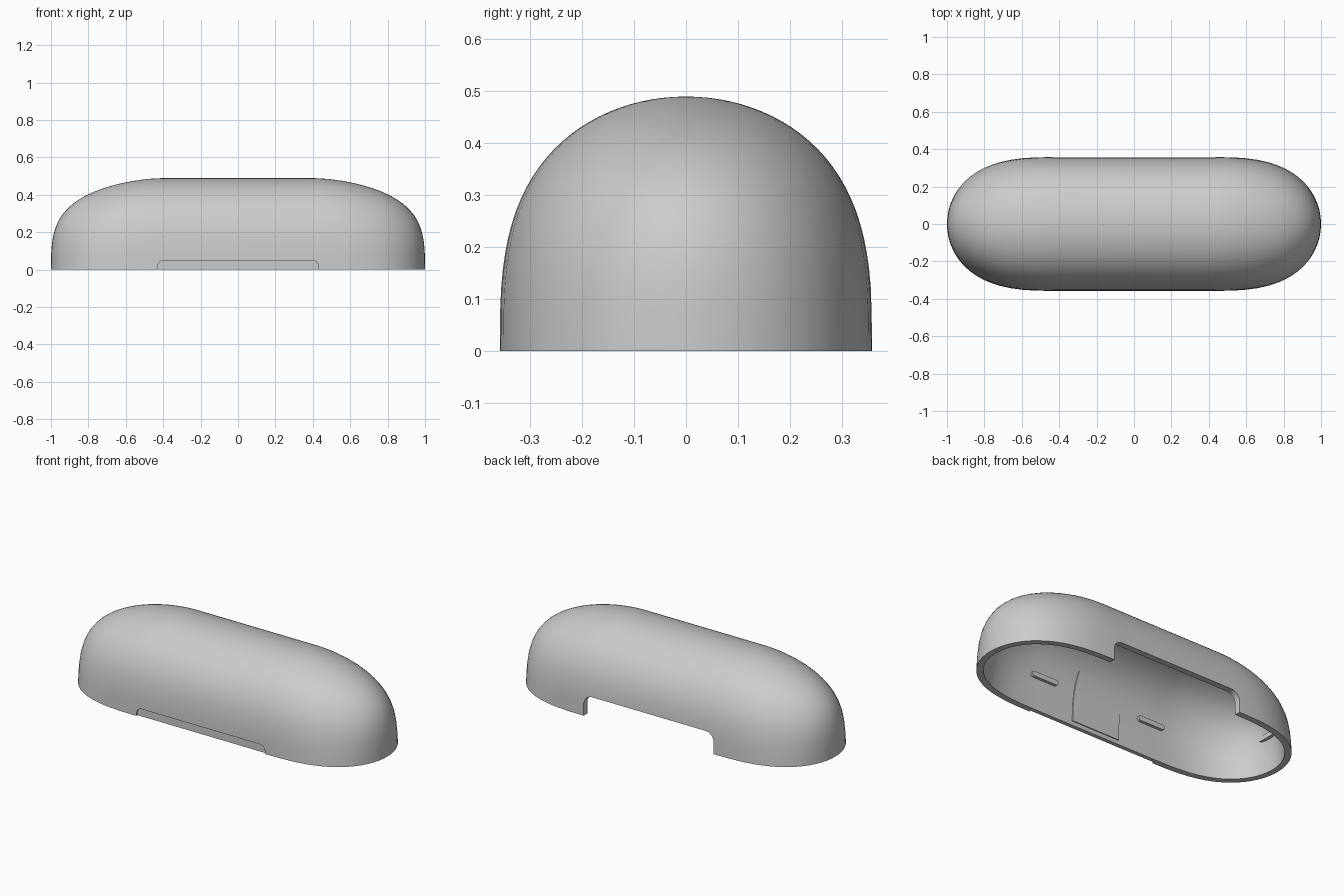
import bpy, bmesh, math

if "Cube" in bpy.data.objects:
    bpy.data.objects.remove(bpy.data.objects["Cube"])

S = 0.40                       # half length of the straight middle
OUTER = (1.0, 0.358, 0.489)
INNER = (0.964, 0.322, 0.452)
NT, NP = 32, 26                # steps around each rounded end, steps up the dome


def dome_point(dims, i, j):
    """Point on a rounded end: i runs around it, j from the rim to the top."""
    a, b, h = dims
    phi = math.pi / 2 * j / NP
    th = -math.pi / 2 + math.pi * i / NT
    w = math.sin(phi) ** (2 / 3)
    r = max(0.0, math.cos(phi))
    u = max(0.0, r * math.cos(th)) ** (2 / (3 - 1.2 * w))
    return S + (a - S) * u, b * r * math.sin(th), h * w


def add_dome(bm, dims):
    rings = []
    for j in range(NP + 1):
        right = [dome_point(dims, i, j) for i in range(NT + 1)]
        pts = right + [(-x, y, z) for x, y, z in reversed(right)]
        rings.append([bm.verts.new(p) for p in pts])
    for lo, hi in zip(rings, rings[1:]):
        bridge(bm, lo, hi)
    return rings[0]


def bridge(bm, lo, hi):
    n = len(lo)
    for k in range(n):
        m = (k + 1) % n
        bm.faces.new((lo[k], lo[m], hi[m], hi[k]))


def finish(bm, name):
    bmesh.ops.remove_doubles(bm, verts=bm.verts, dist=1e-5)
    bmesh.ops.recalc_face_normals(bm, faces=bm.faces)
    me = bpy.data.meshes.new(name)
    bm.to_mesh(me)
    bm.free()
    ob = bpy.data.objects.new(name, me)
    bpy.context.collection.objects.link(ob)
    return ob


def rounded_block(name, centre, size, radius, axis=1):
    """Box whose edges along the given axis are rounded."""
    bm = bmesh.new()
    bmesh.ops.create_cube(bm, size=1)
    for v in bm.verts:
        v.co = [c + s * q for c, s, q in zip(centre, size, v.co)]
    edges = [e for e in bm.edges
             if abs((e.verts[0].co - e.verts[1].co)[axis]) > 1e-4]
    bmesh.ops.bevel(bm, geom=edges, offset=radius, segments=8,
                    profile=0.5, affect='EDGES')
    return finish(bm, name)


def smooth(ob):
    bpy.ops.object.select_all(action='DESELECT')
    ob.select_set(True)
    bpy.context.view_layer.objects.active = ob
    bpy.ops.object.shade_smooth_by_angle(angle=math.radians(30))


# Hollow lid: outer dome, inner dome and the flat rim between them
bm = bmesh.new()
bridge(bm, add_dome(bm, OUTER), add_dome(bm, INNER))
lid = finish(bm, "lid_shell")

# Hinge notch at the back and shallow thumb recess at the front
cutters = [
    rounded_block("hinge_notch_cutter", (0, 0.35, -0.04), (0.87, 0.3, 0.33), 0.055),
    rounded_block("thumb_recess_cutter", (0, -0.446, -0.05), (0.86, 0.2, 0.20), 0.035),
]
bpy.context.view_layer.objects.active = lid
for c in cutters:
    mod = lid.modifiers.new(c.name, 'BOOLEAN')
    mod.operation = 'DIFFERENCE'
    mod.solver = 'EXACT'
    mod.object = c
    bpy.ops.object.modifier_apply(modifier=mod.name)
    c.hide_render = True
    c.hide_viewport = True
smooth(lid)

# Magnet plate following the inside of the front wall
bm = bmesh.new()
sections = []
for x in (-0.16, 0.16):
    zs = [0.025 + 0.28 * k / 12 for k in range(13)]
    wall = [(z, -INNER[1] * math.sqrt(1 - (z / INNER[2]) ** 3)) for z in zs]
    loop = [(x, y + 0.006, z) for z, y in wall]
    loop += [(x, y - 0.012, z) for z, y in reversed(wall)]
    sections.append([bm.verts.new(p) for p in loop])
bridge(bm, *sections)
for s in sections:
    bm.faces.new(s)
smooth(finish(bm, "magnet_plate"))

# Small rounded ribs on the front wall and inside each end
for side, label in ((-1, "left"), (1, "right")):
    smooth(rounded_block(f"front_rib_{label}", (side * 0.37, -0.306, 0.20),
                         (0.18, 0.026, 0.03), 0.0145))
    smooth(rounded_block(f"end_rib_{label}", (side * 0.942, 0, 0.20),
                         (0.03, 0.14, 0.028), 0.0135, axis=0))
